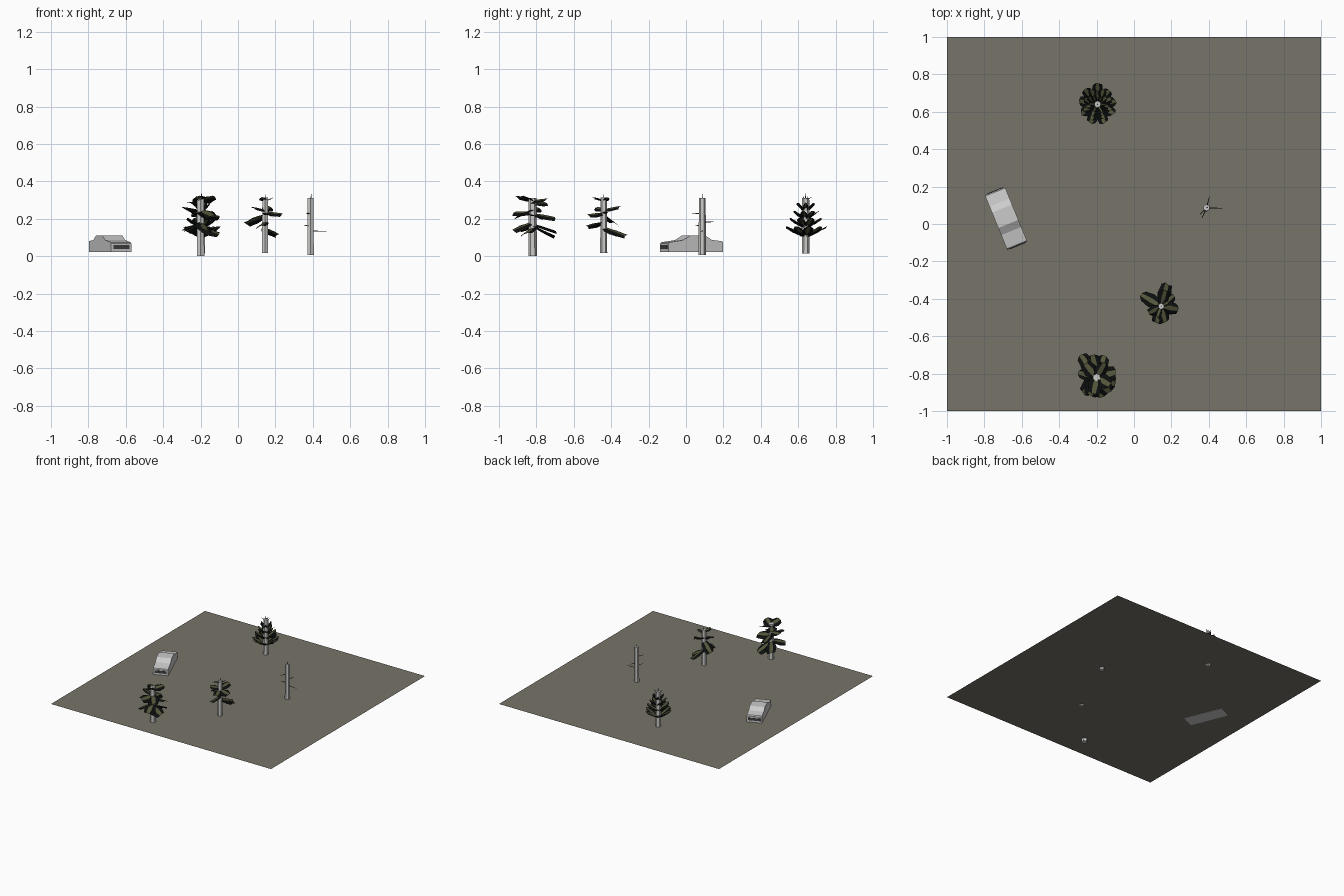
import bpy, bmesh, math, random
from mathutils import Vector, Matrix

random.seed(4)


def mat(name, r, g, b):
    m = bpy.data.materials.new(name)
    m.diffuse_color = (r, g, b, 1)
    return m


SOIL = mat("drab soil", 0.185, 0.175, 0.14)
CAR = mat("car grey", 0.6, 0.6, 0.6)
BARK = mat("pale bark", 0.6, 0.6, 0.59)
BLACK = mat("foliage black", 0.004, 0.005, 0.005)
OLIVE = mat("foliage olive", 0.085, 0.09, 0.04)
DARK = mat("dark trim", 0.05, 0.05, 0.05)


def finish(name, bm, mats, loc=(0, 0, 0), rot=0.0):
    me = bpy.data.meshes.new(name)
    bm.to_mesh(me)
    bm.free()
    for m in mats:
        me.materials.append(m)
    ob = bpy.data.objects.new(name, me)
    ob.location = loc
    ob.rotation_euler = (0, 0, rot)
    bpy.context.collection.objects.link(ob)
    return ob


# Ground sheet
bm = bmesh.new()
bmesh.ops.create_grid(bm, x_segments=1, y_segments=1, size=1)
finish("ground", bm, [SOIL], (0, 0, 0.024))

# Car body: side profile (y, z) extruded across the width
L, W = 0.158, 0.058
CAR_POS, CAR_ROT = (-0.684, 0.03, 0), math.radians(22.3)
profile = [(-L, 0.022), (-L, 0.068), (-L + 0.006, 0.074), (-0.073, 0.086),
           (-0.032, 0.11), (0.057, 0.11), (0.092, 0.087), (L - 0.006, 0.08),
           (L, 0.072), (L, 0.022)]
bm = bmesh.new()
side = bm.faces.new([bm.verts.new((-W, y, z)) for y, z in profile])
ext = bmesh.ops.extrude_face_region(bm, geom=[side])
bmesh.ops.translate(bm, vec=(2 * W, 0, 0),
                    verts=[v for v in ext["geom"] if isinstance(v, bmesh.types.BMVert)])
bmesh.ops.recalc_face_normals(bm, faces=bm.faces)
finish("car_body", bm, [CAR], CAR_POS, CAR_ROT)

# Grille and tail panel: thin plates on both ends
for name, y, w in (("car_grille", -L - 0.001, 0.092), ("car_tail_panel", L + 0.001, 0.092)):
    bm = bmesh.new()
    bmesh.ops.create_cube(bm, size=1, matrix=Matrix.Translation((0, y, 0.049))
                          @ Matrix.Diagonal((w, 0.004, 0.02, 1)))
    finish(name, bm, [DARK], CAR_POS, CAR_ROT)


def trunk(name, x, y, z0, z1, r):
    bm = bmesh.new()
    bmesh.ops.create_cone(bm, cap_ends=True, segments=6, radius1=r, radius2=r * 0.9,
                          depth=z1 - z0, matrix=Matrix.Translation((0, 0, (z0 + z1) / 2)))
    finish(name, bm, [BARK], (x, y, 0))


def twigs(name, x, y, ends):
    """Thin dark spikes; each is a start height and an end point."""
    bm = bmesh.new()
    for z0, end in ends:
        a, b = Vector((0, 0, z0)), Vector(end)
        d = b - a
        q = d.to_track_quat("Z", "Y").to_matrix().to_4x4()
        bmesh.ops.create_cone(bm, cap_ends=True, segments=3, radius1=0.004, radius2=0.0015,
                              depth=d.length, matrix=Matrix.Translation((a + b) / 2) @ q)
    finish(name, bm, [DARK], (x, y, 0))


def leaf_card(bm, az, z0, r0, r1, rise, width, fold, roll=0.0):
    """Bent card reaching out from the trunk, olive along the middle."""
    az = math.radians(az)
    out = Vector((math.cos(az), math.sin(az), 0))
    across = Vector((-out.y, out.x, 0))
    rows = []
    for u, w in ((0, 0.55), (0.5, 1.0), (1, 0.75)):
        row = []
        for c in (-1, -0.35, 0.35, 1):
            r = r0 + (r1 - r0) * u * (1 - 0.12 * abs(c)) + random.uniform(-0.006, 0.006)
            s = c * w * width / 2
            z = z0 + rise * u - fold * abs(c) + roll * s
            row.append(bm.verts.new(out * r + across * s + Vector((0, 0, z))))
        rows.append(row)
    for i in range(2):
        for j in range(3):
            f = bm.faces.new((rows[i][j], rows[i + 1][j], rows[i + 1][j + 1], rows[i][j + 1]))
            f.material_index = 1 if j == 1 else 0


def foliage(name, x, y, cards):
    bm = bmesh.new()
    for c in cards:
        leaf_card(bm, *c)
    finish(name, bm, [BLACK, OLIVE], (x, y, 0))


# Conifer: tiers of upturned branches
PX, PY = -0.195, 0.64
trunk("conifer_trunk", PX, PY, 0.014, 0.31, 0.021)
cards = []
for k, (z0, r, rise, n) in enumerate(((0.118, 0.118, 0.045, 9), (0.168, 0.095, 0.04, 8),
                                      (0.212, 0.072, 0.035, 7), (0.258, 0.053, 0.03, 6))):
    for i in range(n):
        az = 360 * (i + 0.5 * (k % 2)) / n + 90
        rr = r * (1 - 0.15 * abs(math.cos(math.radians(az))))
        cards.append((az, z0, 0.015, rr, rise, r * 0.55, 0.014))
foliage("conifer_branches", PX, PY, cards)
twigs("conifer_tip", PX, PY, [(0.3, (0, 0, 0.335)), (0.295, (0.03, 0.01, 0.32)),
                              (0.295, (-0.03, -0.015, 0.32)), (0.295, (0.0, 0.03, 0.315))])

# Full tree: large drooping cards (azimuth, z, inner r, outer r, rise, width, fold, roll)
AX, AY = -0.2, -0.82
trunk("full_tree_trunk", AX, AY, 0.0, 0.31, 0.023)
foliage("full_tree_leaves", AX, AY, [
    (125, 0.175, 0.01, 0.150, -0.035, 0.08, 0.012, 0.3),
    (70, 0.165, 0.01, 0.125, -0.05, 0.08, 0.012, -0.3),
    (-20, 0.155, 0.01, 0.11, -0.03, 0.09, 0.012, 0.35),
    (-75, 0.185, 0.01, 0.11, -0.04, 0.09, 0.015, -0.2),
    (-130, 0.18, 0.01, 0.115, -0.03, 0.08, 0.012, 0.3),
    (100, 0.23, 0.01, 0.125, -0.02, 0.08, 0.012, 0.35),
    (15, 0.225, 0.01, 0.11, -0.01, 0.09, 0.012, -0.35),
    (-50, 0.25, 0.01, 0.11, -0.03, 0.09, 0.012, 0.3),
    (-110, 0.24, 0.01, 0.11, 0.0, 0.09, 0.014, -0.3),
    (165, 0.25, 0.01, 0.10, 0.015, 0.07, 0.012, 0.3),
    (130, 0.29, 0.0, 0.10, 0.0, 0.08, 0.012, 0.3),
    (60, 0.30, 0.0, 0.09, 0.01, 0.07, 0.012, 0.3),
    (-30, 0.305, 0.0, 0.085, 0.02, 0.08, 0.014, -0.3),
    (-100, 0.31, 0.0, 0.095, 0.015, 0.08, 0.014, 0.3),
])

# Sparse tree: fewer cards, trunk showing through
BX, BY = 0.145, -0.44
trunk("sparse_tree_trunk", BX, BY, 0.017, 0.315, 0.019)
foliage("sparse_tree_leaves", BX, BY, [
    (75, 0.155, 0.01, 0.13, -0.04, 0.075, 0.012, 0.3),
    (40, 0.15, 0.01, 0.09, -0.03, 0.06, 0.012, -0.3),
    (150, 0.225, 0.01, 0.125, -0.045, 0.075, 0.012, 0.35),
    (-105, 0.185, 0.01, 0.10, -0.02, 0.07, 0.012, 0.3),
    (-75, 0.235, 0.01, 0.09, -0.01, 0.065, 0.012, -0.3),
    (-10, 0.24, 0.01, 0.095, -0.01, 0.07, 0.012, 0.3),
    (75, 0.255, 0.01, 0.095, 0.015, 0.06, 0.012, 0.35),
    (-150, 0.255, 0.01, 0.08, 0.01, 0.055, 0.012, -0.3),
    (-110, 0.305, 0.01, 0.06, 0.012, 0.035, 0.008, 0.3),
    (30, 0.3, 0.01, 0.045, 0.015, 0.03, 0.006, -0.3),
])
twigs("sparse_tree_tip", BX, BY, [(0.3, (0.002, 0, 0.33))])

# Bare tree: trunk with a few twigs
CX, CY = 0.388, 0.087
trunk("bare_tree_trunk", CX, CY, 0.005, 0.31, 0.02)
twigs("bare_tree_twigs", CX, CY, [
    (0.135, (0.085, -0.003, 0.131)), (0.228, (-0.025, -0.055, 0.228)),
    (0.16, (-0.035, -0.035, 0.165)), (0.18, (0.015, 0.06, 0.183)),
    (0.3, (0.006, 0, 0.332))])
